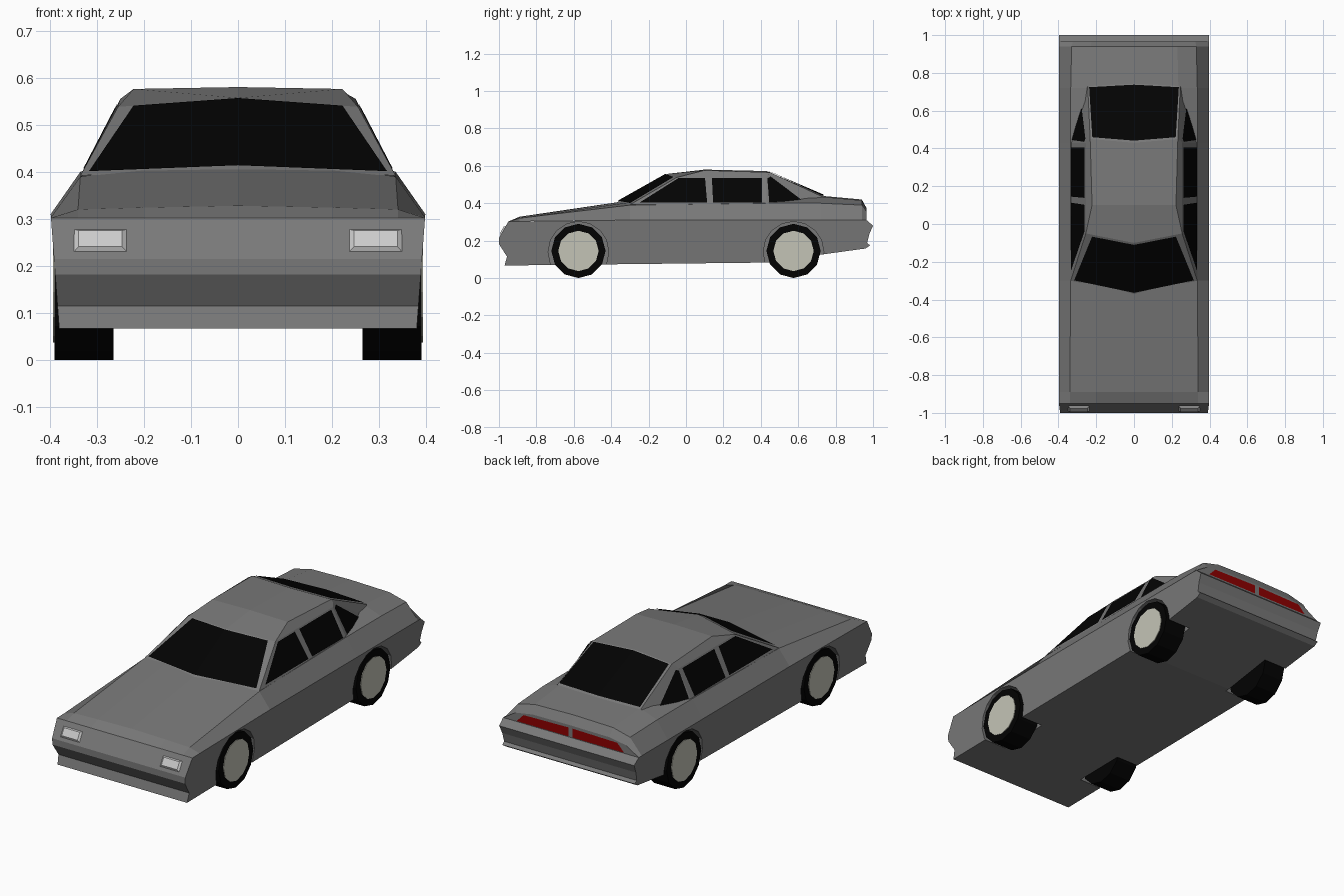
import bpy, bmesh, math
from mathutils import Vector

if "Cube" in bpy.data.objects:
    bpy.data.objects.remove(bpy.data.objects["Cube"])


def material(name, rgb):
    m = bpy.data.materials.new(name)
    m.diffuse_color = (*rgb, 1)
    m.use_nodes = True
    m.node_tree.nodes["Principled BSDF"].inputs["Base Color"].default_value = m.diffuse_color
    return m


PAINT = material("body_grey", (0.19, 0.19, 0.19))
BLACK = material("dark_glass", (0.0008, 0.0008, 0.0008))
RED = material("tail_red", (0.27, 0.0, 0.0))
LAMP = material("lamp_white", (0.62, 0.62, 0.62))
RIM = material("rim_beige", (0.55, 0.55, 0.47))


def build(name, verts, faces, mat=PAINT, mirror=False):
    me = bpy.data.meshes.new(name)
    me.from_pydata([tuple(v) for v in verts], [], faces)
    bm = bmesh.new()
    bm.from_mesh(me)
    if len(faces) > 1:
        bmesh.ops.recalc_face_normals(bm, faces=bm.faces)
    bm.to_mesh(me)
    bm.free()
    ob = bpy.data.objects.new(name, me)
    bpy.context.collection.objects.link(ob)
    me.materials.append(mat)
    if mirror:
        ob.modifiers.new("mirror", "MIRROR")
    return ob


def cylinder(name, x0, x1, y, z, r, n, mat=PAINT):
    bpy.ops.mesh.primitive_cylinder_add(
        vertices=n, radius=r, depth=abs(x1 - x0),
        location=((x0 + x1) / 2, y, z), rotation=(0, math.pi / 2, 0))
    ob = bpy.context.object
    ob.name = name
    ob.data.materials.append(mat)
    return ob


# Lower body: side profile (y, z) extruded across, slightly narrower at the sill
profile = [(-0.97, .067), (0.45, .083), (0.72, .125), (0.96, .158), (0.985, .175),
           (0.968, .187), (0.98, .235), (1.0, .28), (0.965, .31), (-0.30, .31),
           (-0.95, .302), (-1.0, .215), (-1.0, .182), (-0.957, .115)]
n = len(profile)
width = lambda z: 0.375 + 0.0745 * z
verts = [(s * width(z), y, z) for s in (-1, 1) for y, z in profile]
faces = [[i, (i + 1) % n, n + (i + 1) % n, n + i] for i in range(n)]
faces += [list(range(n)), list(range(n, 2 * n))]
body = build("lower_body", verts, faces)

# Wheels and wheel arches
for y, end in ((-0.575, "front"), (0.575, "rear")):
    for s, side in ((-1, "left"), (1, "right")):
        cutter = cylinder(f"arch_cutter_{end}_{side}", s * .25, s * .46, y, .14, .162, 16)
        cutter.hide_render = True
        cutter.hide_viewport = True
        cut = body.modifiers.new("arch", "BOOLEAN")
        cut.object = cutter
        cut.solver = "EXACT"
        cylinder(f"tyre_{end}_{side}", s * .265, s * .39, y, .145, .145, 12, BLACK)
        cylinder(f"rim_{end}_{side}", s * .38, s * .393, y, .145, .108, 12, RIM)

# Upper body: hood, shoulders and boot lofted through stations
# (y, shoulder z, edge x, edge z, hump x, hump z, centre z)
stations = [(-0.95, .302, .34, .302, .20, .302, .302),
            (-0.89, .303, .34, .32, .20, .324, .328),
            (-0.30, .31, .335, .39, .20, .405, .415),
            (0.43, .31, .335, .40, .24, .42, .42),
            (0.72, .31, .335, .40, .235, .435, .44),
            (0.94, .31, .33, .39, .23, .415, .42),
            (0.965, .31, .325, .355, .225, .372, .374)]
verts = []
for y, zs, ex, ez, hx, hz, cz in stations:
    verts += [(width(zs), y, zs), (ex, y, ez), (hx, y, hz), (0, y, cz)]
faces = [[4 * i + j, 4 * i + j + 1, 4 * i + j + 5, 4 * i + j + 4]
         for i in range(len(stations) - 1) for j in range(3)]
last = len(verts) - 4
verts.append((0, 0.965, .31))
faces.append([last, last + 1, last + 2, last + 3, last + 4])
build("upper_body", verts, faces, mirror=True)

# Cabin: base ring, eave ring and roof ridge, half modelled (side walls are flat)
base = [Vector(p) for p in ((0, -.37, .405), (.335, -.30, .392), (.335, .43, .392),
                            (.265, .68, .40), (.245, .73, .435), (0, .745, .437))]
eave = [Vector(p) for p in ((0, -.10, .557), (.255, -.05, .538), (.255, .43, .538),
                            (.25, .44, .555), (.232, .45, .565), (0, .43, .572))]
roof = [(0, .10, .58), (.222, .10, .576)]
faces = [[i, i + 1, i + 7, i + 6] for i in range(5)]
faces += [[6, 7, 13, 12], [12, 13, 10, 11], [7, 8, 9, 10, 13]]
build("cabin", base + eave + roof, faces, mirror=True)


# Glass: panes laid on the cabin walls, given in wall fractions
def pane(name, wall, bottom, top, v0, v1):
    a, b, c, d = base[wall], base[wall + 1], eave[wall + 1], eave[wall]
    point = lambda u, v: a.lerp(b, u).lerp(d.lerp(c, u), v)
    normal = (c - a).cross(d - b).normalized()
    quad = []
    for u, v in ((bottom[0], v0), (bottom[1], v0), (top[1], v1), (top[0], v1)):
        p = point(u, v) + normal * 0.005
        if abs(point(u, v).x) < 1e-5:
            p.x = 0
        quad.append(p)
    build(name, quad, [[0, 1, 2, 3]], BLACK, mirror=True)


pane("windscreen", 0, (0, .95), (0, .86), .03, .97)
pane("front_side_window", 1, (.05, .555), (.04, .33), .07, .96)
pane("rear_side_window", 1, (.60, .965), (.405, .95), .07, .96)
pane("quarter_window", 2, (.06, .84), (.15, .8), .08, .93)
pane("rear_window", 4, (.03, 1), (.05, 1), .03, .97)

# Tail lights
build("tail_lights", [(.012, .969, .315), (.012, .969, .362), (.275, .969, .357),
                      (.315, .969, .315)], [[0, 1, 2, 3]], RED, mirror=True)

# Headlights: shallow bevelled lenses on the sloping nose
lens = []
for hx, hz, dy in ((.0585, .029, .004), (.046, .02, -.006)):
    lens += [(x * hx, dy, z * hz) for x, z in ((-1, -1), (1, -1), (1, 1), (-1, 1))]
lens_faces = [[i, (i + 1) % 4, 4 + (i + 1) % 4, 4 + i] for i in range(4)]
lens_faces += [[0, 1, 2, 3], [4, 5, 6, 7]]
for s, side in ((-1, "left"), (1, "right")):
    lamp = build(f"headlight_{side}", lens, lens_faces, LAMP)
    lamp.location = (s * .2925, -0.979, .255)
    lamp.rotation_euler.x = -0.53
